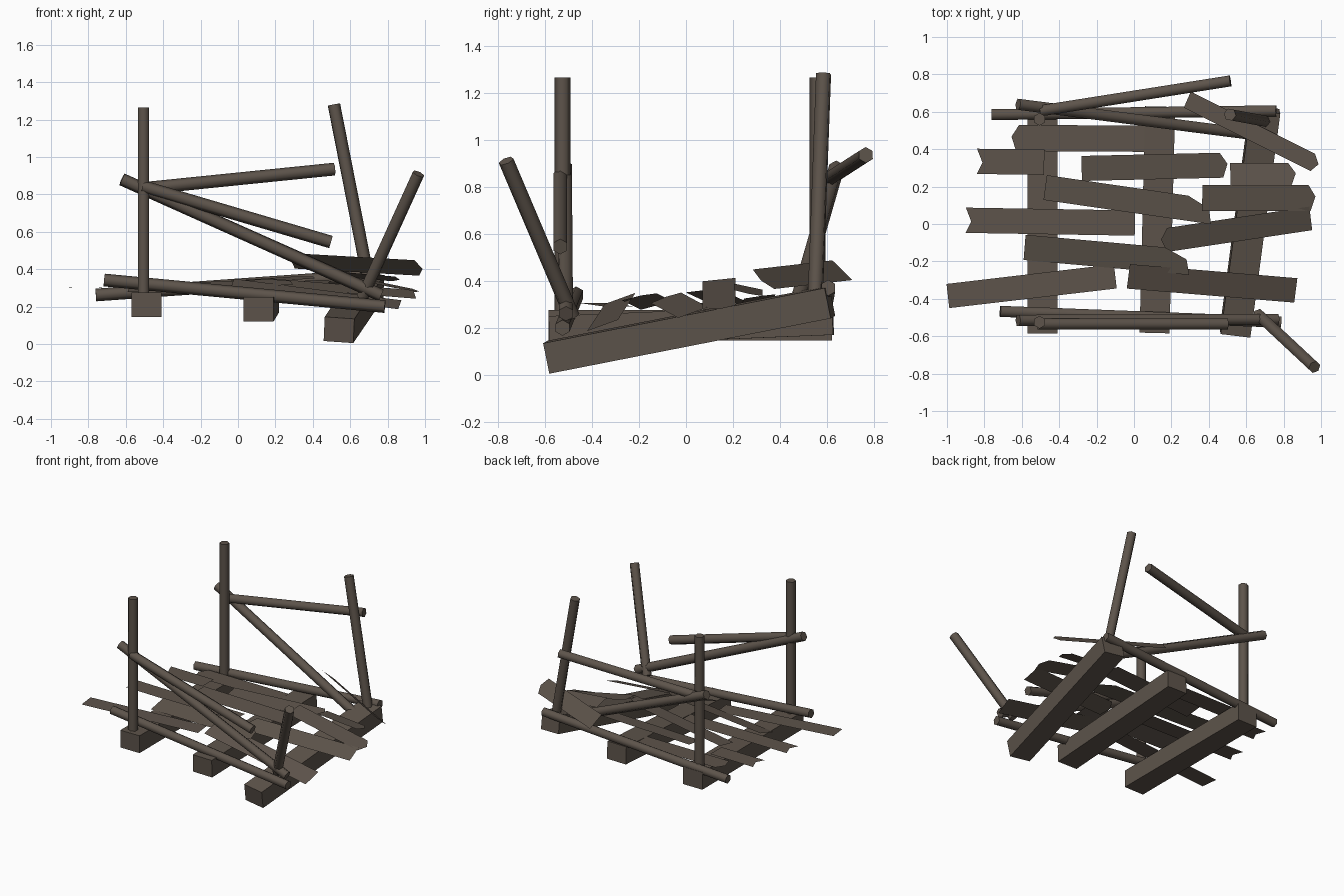
import bpy, bmesh, math
from mathutils import Vector, Matrix

if "Cube" in bpy.data.objects:
    bpy.data.objects.remove(bpy.data.objects["Cube"])

wood = bpy.data.materials.new("weathered dark wood")
wood.diffuse_color = (0.11, 0.088, 0.07, 1)
wood.use_nodes = True
wood.node_tree.nodes["Principled BSDF"].inputs["Base Color"].default_value = wood.diffuse_color


def finish(bm, name):
    me = bpy.data.meshes.new(name)
    bm.to_mesh(me)
    bm.free()
    me.materials.append(wood)
    ob = bpy.data.objects.new(name, me)
    bpy.context.collection.objects.link(ob)
    return ob


def frame(a, b, roll=0):
    """Axes (side, up, along) and midpoint for a part running from a to b."""
    a, b = Vector(a), Vector(b)
    d = (b - a).normalized()
    side = d.cross(Vector((0, 0, 1)))
    side = Vector((1, 0, 0)) if side.length < 0.05 else side.normalized()
    side = Matrix.Rotation(math.radians(roll), 3, d) @ side
    up = side.cross(d).normalized()
    side = d.cross(up)
    return side, up, d, (a + b) / 2, (b - a).length


def place(side, up, d, mid):
    m = Matrix((side, -up, d)).transposed().to_4x4()
    m.translation = mid
    return m


def beam(name, a, b, w, h, roll=0):
    side, up, d, mid, n = frame(a, b, roll)
    bm = bmesh.new()
    bmesh.ops.create_cube(bm, size=1, matrix=place(side, up, d, mid) @ Matrix.Diagonal((w, h, n, 1)))
    bmesh.ops.recalc_face_normals(bm, faces=bm.faces)
    finish(bm, name)


def pole(name, a, b, r=0.034):
    side, up, d, mid, n = frame(a, b)
    bm = bmesh.new()
    bmesh.ops.create_cone(bm, cap_ends=True, segments=6, radius1=r, radius2=r, depth=n,
                          matrix=place(side, up, d, mid))
    bmesh.ops.recalc_face_normals(bm, faces=bm.faces)
    for f in bm.faces:
        f.smooth = len(f.verts) == 4
    for e in bm.edges:
        e.smooth = all(f.smooth for f in e.link_faces)
    finish(bm, name)


# splintered plank ends: (fraction across the width, pull-back from the tip)
ENDS = {
    "flat": [(-0.5, 0), (0.5, 0)],
    "point": [(-0.5, 0.025), (0.05, 0), (0.5, 0.04)],
    "notch": [(-0.5, 0), (-0.05, 0.03), (0.5, 0)],
    "chip": [(-0.5, 0), (0.1, 0.02), (0.5, 0.14)],
}


def plank(i, a, b, w, roll=0, left="flat", right="flat"):
    side, up, d, mid, n = frame(a, b, roll)      # side points to -y, d to +x
    pts = [mid + d * (n / 2 - p) - side * (s * w) for s, p in ENDS[right]]
    pts += [mid - d * (n / 2 - p) - side * (s * w) for s, p in reversed(ENDS[left])]
    bm = bmesh.new()
    f = bm.faces.new([bm.verts.new(p) for p in pts])
    if f.normal.z < 0:
        f.normal_flip()
    finish(bm, "deck_plank_%d" % i)


# three bearer beams, the right one sagging to the ground
beam("left_beam", (-0.49, -0.585, 0.21), (-0.49, 0.62, 0.21), 0.16, 0.13)
beam("middle_beam", (0.11, -0.58, 0.185), (0.14, 0.625, 0.235), 0.16, 0.13)
beam("right_beam", (0.54, -0.585, 0.075), (0.70, 0.612, 0.31), 0.16, 0.132, 4)

# four posts
pole("front_left_post", (-0.505, -0.525, 0.27), (-0.505, -0.525, 1.265))
pole("back_left_post", (-0.505, 0.56, 0.27), (-0.505, 0.56, 1.265))
pole("back_right_post", (0.70, 0.55, 0.33), (0.513, 0.585, 1.28))
pole("front_right_post", (0.665, -0.485, 0.25), (0.965, -0.765, 0.91))

# kerb rails along the deck edges
pole("front_bottom_rail", (-0.715, -0.467, 0.342), (0.785, -0.525, 0.2))
pole("back_bottom_rail", (-0.76, 0.585, 0.262), (0.76, 0.605, 0.37))

# broken hand rails and fallen diagonals
pole("front_broken_rail", (-0.51, -0.535, 0.842), (0.497, -0.535, 0.545))
pole("front_diagonal", (-0.62, -0.515, 0.88), (0.765, -0.51, 0.26))
pole("back_broken_rail", (-0.5, 0.605, 0.832), (0.515, 0.765, 0.935))
pole("back_diagonal", (-0.62, 0.64, 0.88), (0.74, 0.465, 0.275))

# splintered deck planks
plank(1, (-0.655, 0.46, 0.29), (0.215, 0.455, 0.29), 0.14, 0, "point")
plank(2, (-0.84, 0.335, 0.305), (-0.48, 0.33, 0.305), 0.135, 0, "notch")
plank(3, (-0.28, 0.297, 0.30), (0.50, 0.315, 0.335), 0.135, 8, "flat", "point")
plank(4, (-0.475, 0.195, 0.30), (0.42, 0.065, 0.36), 0.135, 8, "flat", "chip")
plank(5, (-0.90, 0.02, 0.305), (0.005, 0.005, 0.30), 0.135, 0, "notch")
plank(6, (-0.585, -0.125, 0.295), (0.30, -0.205, 0.335), 0.14, 15, "flat", "chip")
plank(7, (-0.995, -0.385, 0.305), (-0.10, -0.28, 0.29), 0.13, 0)
plank(8, (-0.03, -0.28, 0.325), (0.865, -0.355, 0.21), 0.14, 20)
plank(9, (0.145, -0.09, 0.33), (0.945, 0.03, 0.265), 0.135, 20, "point")
plank(10, (0.365, 0.14, 0.405), (0.97, 0.14, 0.28), 0.14, 6, "flat", "point")
plank(11, (0.515, 0.265, 0.375), (0.865, 0.265, 0.345), 0.125, -12, "flat", "point")
plank(12, (0.285, 0.665, 0.445), (0.985, 0.315, 0.405), 0.125, -42, "flat", "point")
